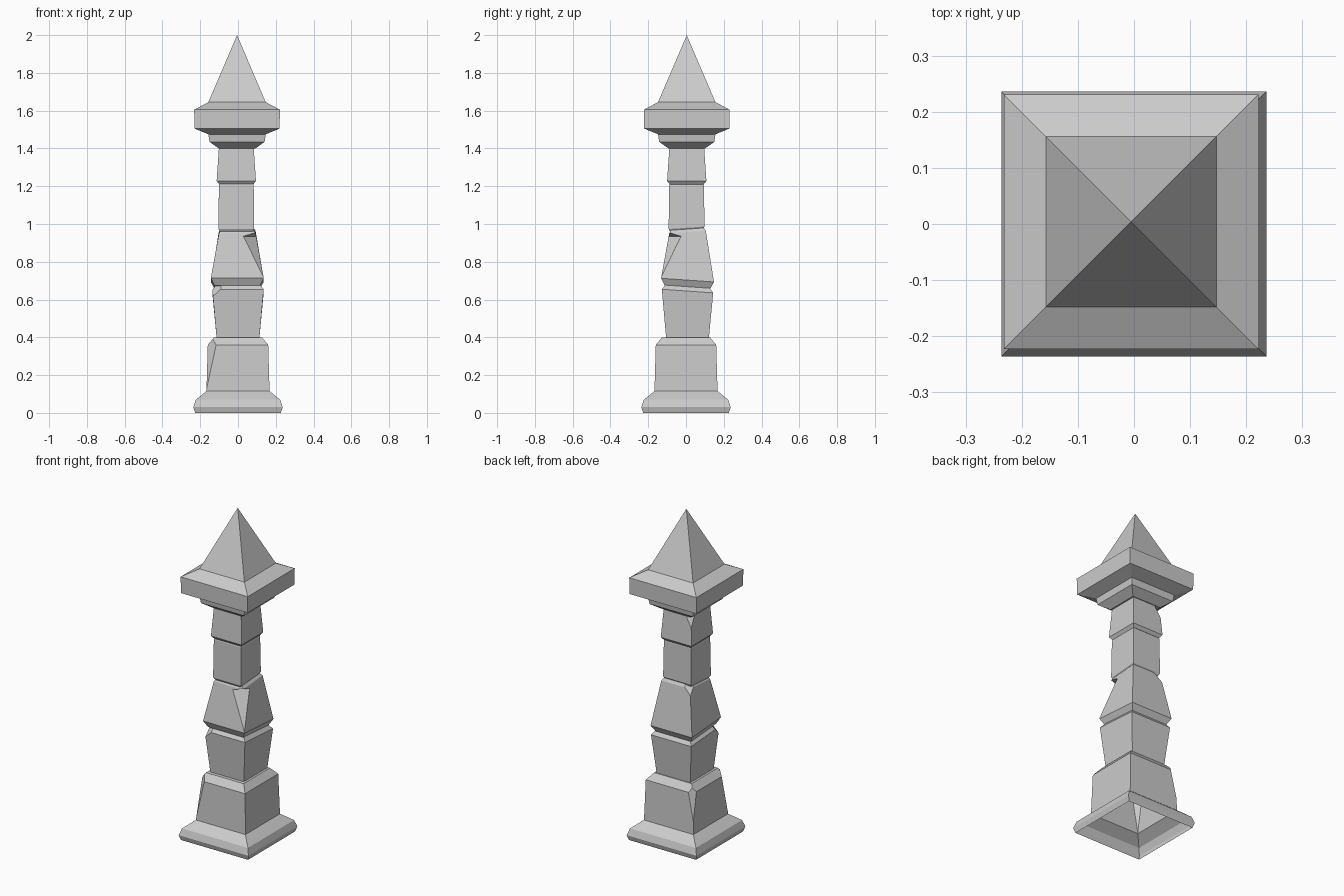
import bpy
import bmesh
from mathutils import Vector

default_cube = bpy.data.objects.get("Cube")
if default_cube:
    bpy.data.objects.remove(default_cube, do_unlink=True)

CORNERS = ((-1, -1), (1, -1), (1, 1), (-1, 1))

# Single weathered stone colour
stone = bpy.data.materials.new("grey stone")
stone.use_nodes = True
grey = (0.6, 0.6, 0.6, 1)
stone.diffuse_color = grey
stone.node_tree.nodes["Principled BSDF"].inputs["Base Color"].default_value = grey


def finish(name, bm):
    """Turn a bmesh into a flat shaded stone object."""
    mesh = bpy.data.meshes.new(name)
    bm.to_mesh(mesh)
    bm.free()
    mesh.materials.append(stone)
    obj = bpy.data.objects.new(name, mesh)
    bpy.context.scene.collection.objects.link(obj)
    return obj


def chip_corner(bm, side_x, side_y, low, high):
    """Slice a corner; low and high are (height, side_x*x + side_y*y) on the cut."""
    slope = (high[1] - low[1]) / (high[0] - low[0])
    point = Vector((side_x * low[1] / 2, side_y * low[1] / 2, low[0]))
    cut = bmesh.ops.bisect_plane(
        bm, geom=bm.verts[:] + bm.edges[:] + bm.faces[:], dist=1e-5,
        plane_co=point, plane_no=Vector((side_x, side_y, -slope)).normalized(),
        clear_outer=True)
    edges = [e for e in cut["geom_cut"] if isinstance(e, bmesh.types.BMEdge)]
    bmesh.ops.holes_fill(bm, edges=edges, sides=0)


def square_block(name, centre, rings, chips=(), bottom=True, top=True):
    """Loft square rings of (height, half width, optional tilt along y)."""
    bm = bmesh.new()
    loops = []
    for height, half, *tilt in rings:
        lean = tilt[0] if tilt else 0
        loops.append([bm.verts.new((centre[0] + sx * half, centre[1] + sy * half,
                                    height + lean * sy * half))
                      for sx, sy in CORNERS])
    for lower, upper in zip(loops, loops[1:]):
        for i in range(4):
            j = (i + 1) % 4
            bm.faces.new((lower[i], lower[j], upper[j], upper[i]))
    if bottom:
        bm.faces.new(loops[0][::-1])
    if top:
        bm.faces.new(loops[-1])
    bmesh.ops.remove_doubles(bm, verts=bm.verts[:], dist=1e-5)
    for chip in chips:
        chip_corner(bm, *chip)
    bmesh.ops.recalc_face_normals(bm, faces=bm.faces[:])
    return finish(name, bm)


# Hollow foot and plinth
square_block("foot", (0, 0),
             [(0, .227), (.03, .236), (.07, .223), (.115, .167)],
             bottom=False, top=False)
square_block("plinth", (0, 0),
             [(.115, .167), (.36, .16), (.4, .127)],
             chips=[(-1, -1, (.13, .332), (.36, .276)),
                    (-1, 1, (.2, .328), (.36, .288))],
             bottom=False)

# Shaft stones
square_block("lower_shaft_stone", (0, .008),
             [(.395, .113), (.645, .136, -.07), (.668, .118, -.07)],
             chips=[(-1, -1, (.615, .259), (.66, .214))])
middle = square_block("middle_shaft_stone", (-.004, .008),
                      [(.665, .12, -.07), (.703, .14, -.07),
                       (.957, .097, .07), (.973, .086, .07)],
                      chips=[(-1, 1, (.93, .212), (.957, .18))])
square_block("upper_shaft_stone", (-.009, .003),
             [(.965, .086, .07), (.98, .095, .07), (1.205, .092), (1.22, .086)])
square_block("neck_stone", (-.009, .004),
             [(1.21, .09), (1.228, .104), (1.405, .092)],
             chips=[(-1, 1, (1.33, .21), (1.405, .16))])

# Capital with its pointed top
square_block("capital_and_spire", (-.005, .004),
             [(1.4, .097), (1.435, .146), (1.475, .152), (1.505, .23 - .005),
              (1.605, .23 - .003), (1.645, .152), (2, 0)], top=False)

# Notch broken out of the front left corner of the middle stone
left, right = Vector((.03, -.09, .935)), Vector((.093, -.03, .935))
low, high = Vector((.132, -.127, .73)), Vector((.093, -.089, .955))
mid = (left + right) / 2
bm = bmesh.new()
for point, reach in ((left, 1.6), (right, 1.6), (low, 1.15), (high, 2)):
    bm.verts.new(mid + (point - mid) * reach)
bmesh.ops.convex_hull(bm, input=bm.verts[:])
bmesh.ops.recalc_face_normals(bm, faces=bm.faces[:])
cutter = finish("notch_cutter", bm)
cutter.hide_render = True
cutter.hide_viewport = True
notch = middle.modifiers.new("notch", 'BOOLEAN')
notch.operation = 'DIFFERENCE'
notch.solver = 'EXACT'
notch.object = cutter
